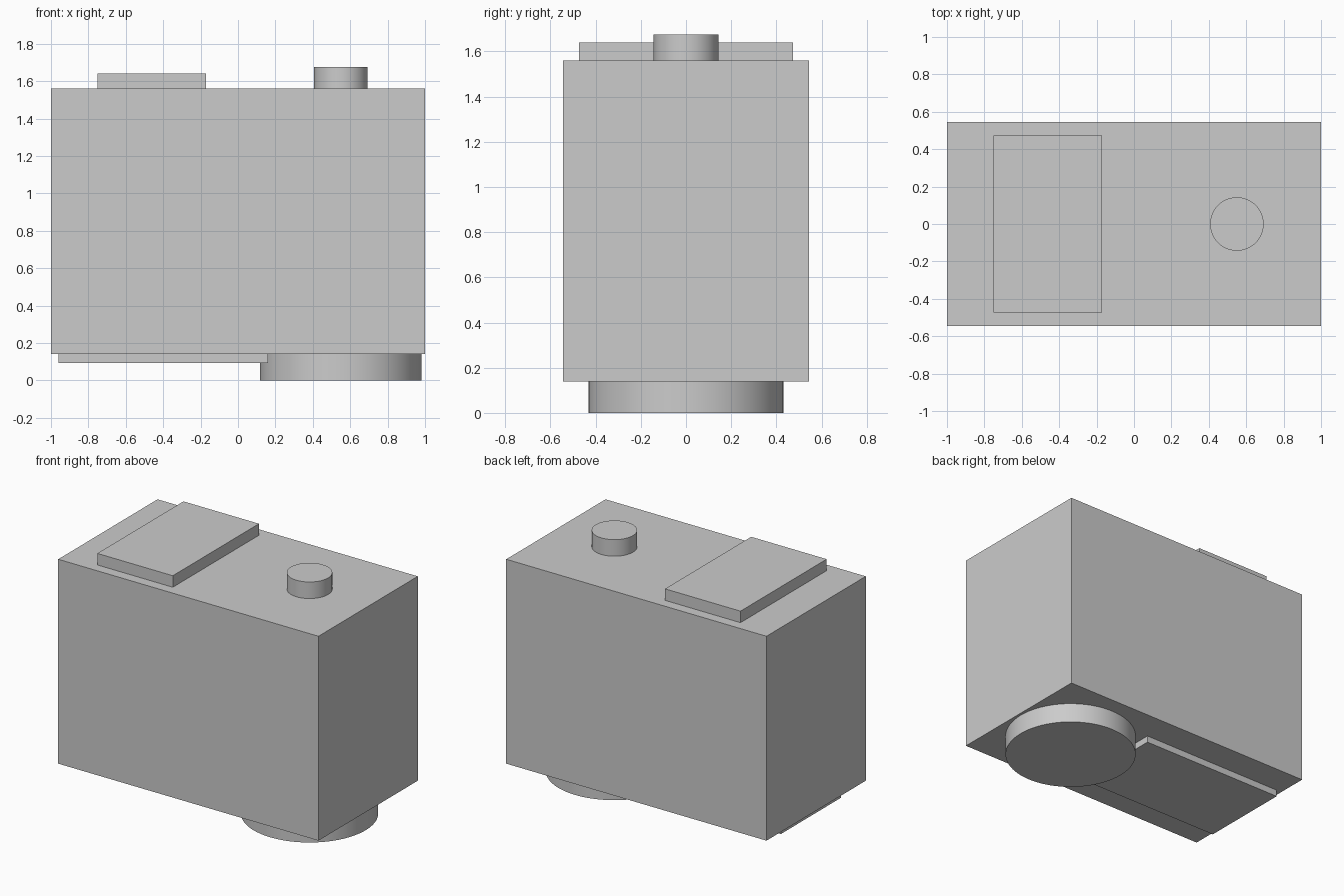
import bpy
import math

if "Cube" in bpy.data.objects:
    bpy.data.objects.remove(bpy.data.objects["Cube"], do_unlink=True)

# Single plain grey
GREY = (0.6, 0.6, 0.6, 1)
grey = bpy.data.materials.new("plain grey")
grey.use_nodes = True
grey.diffuse_color = GREY
grey.node_tree.nodes["Principled BSDF"].inputs["Base Color"].default_value = GREY


def finish(name):
    obj = bpy.context.object
    obj.name = name
    obj.data.materials.append(grey)
    return obj


def box(name, x0, x1, half_depth, z0, z1):
    bpy.ops.mesh.primitive_cube_add(size=1, location=((x0 + x1) / 2, 0, (z0 + z1) / 2))
    obj = finish(name)
    obj.scale = (x1 - x0, 2 * half_depth, z1 - z0)
    bpy.ops.object.transform_apply(location=False, rotation=False, scale=True)


def disc(name, x, radius, z0, z1):
    bpy.ops.mesh.primitive_cylinder_add(vertices=96, radius=radius, depth=z1 - z0,
                                        location=(x, 0, (z0 + z1) / 2))
    finish(name)
    bpy.ops.object.shade_smooth_by_angle(angle=math.radians(30))


BASE, TOP = 0.14, 1.56

# Main block
box("body", -1, 1, 0.545, BASE, TOP)

# Raised panel and button on the top
box("top_panel", -0.75, -0.17, 0.473, TOP, 1.64)
disc("top_button", 0.55, 0.143, TOP, 1.675)

# Thin plate and round foot underneath
box("bottom_plate", -0.96, 0.16, 0.33, 0.093, BASE)
disc("round_foot", 0.55, 0.432, 0, BASE)
